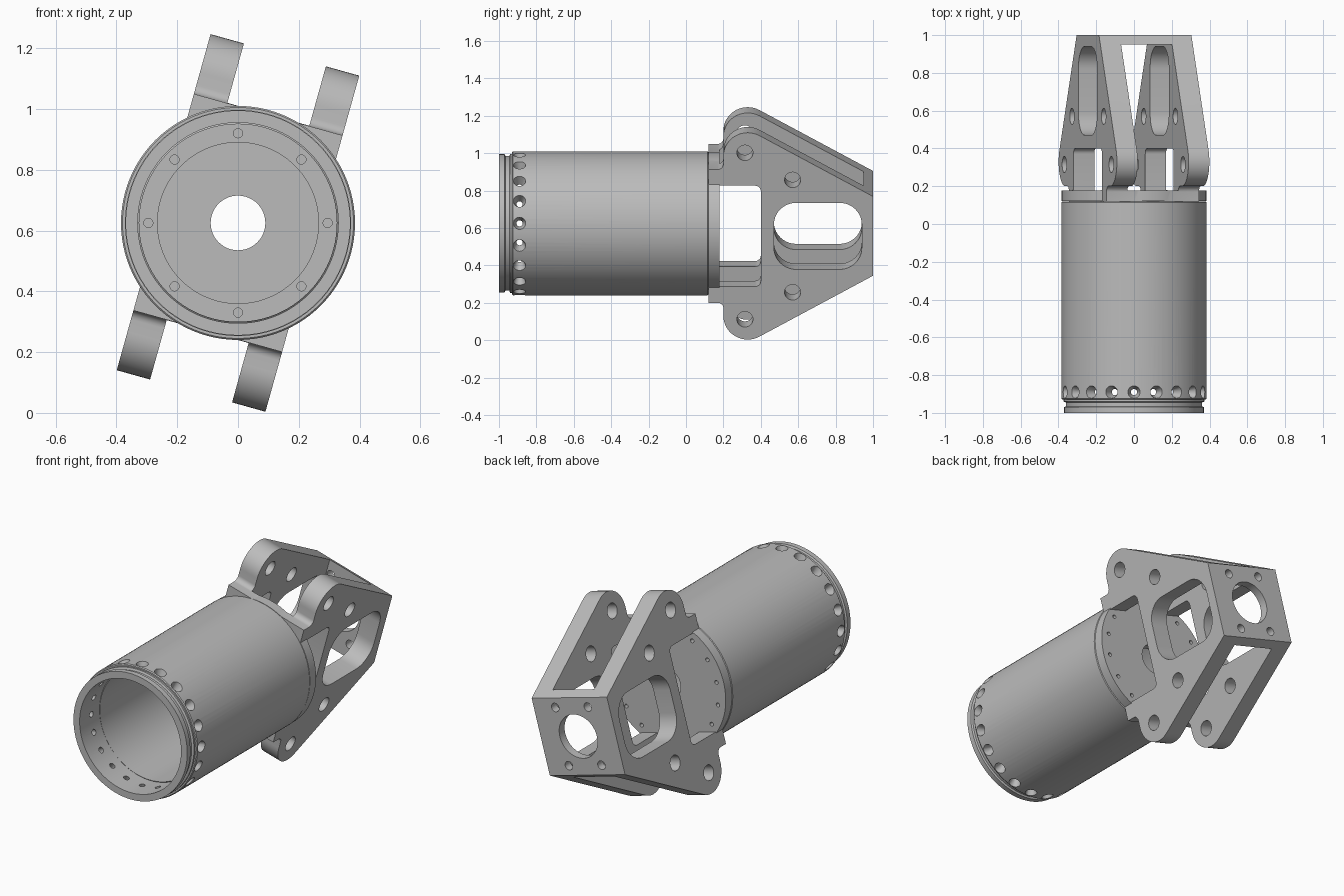
import bpy, bmesh
from math import sin, cos, pi, radians
from mathutils import Matrix, Vector

if "Cube" in bpy.data.objects:
    bpy.data.objects.remove(bpy.data.objects["Cube"], do_unlink=True)

AXIS_Z = 0.625            # height of the tube axis
TILT = radians(15.6)      # roll of the bracket about the tube axis

metal = bpy.data.materials.new("machined_grey")
metal.use_nodes = True
metal.diffuse_color = (0.5, 0.5, 0.5, 1)
metal.node_tree.nodes["Principled BSDF"].inputs["Base Color"].default_value = (0.5, 0.5, 0.5, 1)


def add_object(name, bm):
    bmesh.ops.recalc_face_normals(bm, faces=bm.faces[:])
    mesh = bpy.data.meshes.new(name)
    bm.to_mesh(mesh)
    bm.free()
    mesh.materials.append(metal)
    obj = bpy.data.objects.new(name, mesh)
    bpy.context.collection.objects.link(obj)
    return obj


def arc(cx, cy, r, start, end, n):
    angles = [radians(start + (end - start) * i / n) for i in range(n + 1)]
    return [(cx + r * cos(a), cy + r * sin(a)) for a in angles]


def circle(cx, cy, r, n=32):
    return arc(cx, cy, r, 0, 360, n)[:-1]


def rounded_rect(x0, x1, y0, y1, r, n=10):
    return (arc(x1 - r, y1 - r, r, 0, 90, n) + arc(x0 + r, y1 - r, r, 90, 180, n)
            + arc(x0 + r, y0 + r, r, 180, 270, n) + arc(x1 - r, y0 + r, r, 270, 360, n))


def prism(name, outline, lo, hi, axis):
    """Extrude an outline: (y, z) points along X, or (x, z) points along Y."""
    bm = bmesh.new()
    place = (lambda p, d: (d, p[0], p[1])) if axis == "X" else (lambda p, d: (p[0], d, p[1]))
    face = bm.faces.new([bm.verts.new(place(p, lo)) for p in outline])
    new = bmesh.ops.extrude_face_region(bm, geom=[face])["geom"]
    move = Vector(place((0, 0), hi - lo))
    bmesh.ops.translate(bm, verts=[v for v in new if isinstance(v, bmesh.types.BMVert)], vec=move)
    return add_object(name, bm)


def lathe(name, profile, n=96):
    """Revolve a closed (radius, y) profile about the Y axis."""
    bm = bmesh.new()
    rings = [[bm.verts.new((r * cos(2 * pi * i / n), y, r * sin(2 * pi * i / n)))
              for r, y in profile] for i in range(n)]
    m = len(profile)
    for i in range(n):
        a, b = rings[i], rings[(i + 1) % n]
        for j in range(m):
            k = (j + 1) % m
            bm.faces.new((a[j], a[k], b[k], b[j]))
    return add_object(name, bm)


def combine(target, tool, operation="DIFFERENCE"):
    """Apply one boolean and discard the tool."""
    tool.hide_render = True
    mod = target.modifiers.new("boolean", "BOOLEAN")
    mod.operation, mod.solver, mod.object = operation, "EXACT", tool
    bpy.context.view_layer.objects.active = target
    bpy.ops.object.modifier_apply(modifier=mod.name)
    bpy.data.objects.remove(tool, do_unlink=True)


def finish(obj, roll=0.0):
    obj.location.z = AXIS_Z
    obj.rotation_euler.y = roll
    bpy.ops.object.select_all(action="DESELECT")
    obj.select_set(True)
    bpy.context.view_layer.objects.active = obj
    bpy.ops.object.shade_smooth_by_angle(angle=radians(30))


# Tube: stepped front lip, open bore and an inner bolting lip at the back
tube = lathe("tube_body", [
    (0.330, -1.0), (0.370, -1.0), (0.370, -0.97), (0.360, -0.965), (0.360, -0.945),
    (0.372, -0.94), (0.372, -0.93), (0.380, -0.93), (0.385, -0.925),
    (0.385, 0.115), (0.380, 0.12), (0.265, 0.12), (0.265, 0.06), (0.325, 0.06),
    (0.325, -0.82), (0.330, -0.815)])

# Ring of countersunk radial holes near the front
for i in range(20):
    bm = bmesh.new()
    bmesh.ops.create_cone(bm, cap_ends=True, segments=24, radius1=0.012, radius2=0.036,
                          depth=0.08, matrix=Matrix.Translation((0, 0, 0.355)))
    bmesh.ops.rotate(bm, verts=bm.verts[:], matrix=Matrix.Rotation(i * pi / 10, 3, "Y"))
    bmesh.ops.translate(bm, verts=bm.verts[:], vec=(0, -0.89, 0))
    combine(tube, add_object("hole_cutter", bm))

# Blind bolt holes in the inner lip
for x, z in circle(0, 0, 0.295, 8):
    combine(tube, prism("hole_cutter", circle(x, z, 0.015, 20), 0.03, 0.1, "Y"))
finish(tube)

# Bracket: side outline with rounded ears, tapering to the end plate
upper = ([(1.0, 0.22)] + arc(0.33, 0.444, 0.13, 60, 180, 16)
         + arc(0.17, 0.40, 0.03, 0, -90, 6) + [(0.12, 0.37)])
lower = [(y, -z) for y, z in reversed(upper)]
bracket = prism("fork_bracket", upper + lower, -0.254, 0.254, "X")
combine(bracket, prism("flange", circle(0, 0, 0.383, 96), 0.121, 0.18, "Y"), "UNION")

# Channel that separates the two fork plates
channel = [(0.178, -0.8), (0.95, -0.8), (0.95, 0.8), (0.178, 0.8)]
combine(bracket, prism("channel_cutter", channel, -0.14, 0.14, "X"))

# Windows through both plates
window = [(0.178, -0.28)] + arc(0.37, -0.25, 0.03, -90, 0, 5) + arc(0.37, 0.25, 0.03, 0, 90, 5) + [(0.178, 0.28)]
for outline in (window, rounded_rect(0.47, 0.94, -0.185, 0.185, 0.12)):
    combine(bracket, prism("window_cutter", outline, -0.5, 0.5, "X"))

# Cross holes through both plates
for side in (-1, 1):
    for y, z in ((0.315, 0.462), (0.57, 0.312)):
        combine(bracket, prism("hole_cutter", circle(y, side * z, 0.043), -0.5, 0.5, "X"))

# End plate bore with four corner holes
combine(bracket, prism("bore_cutter", circle(0, 0, 0.125, 48), 0.9, 1.1, "Y"))
for sx in (-1, 1):
    for sz in (-1, 1):
        combine(bracket, prism("hole_cutter", circle(sx * 0.11, sz * 0.165, 0.025, 24), 0.9, 1.1, "Y"))

# Centre bore and blind rim holes of the flange
combine(bracket, prism("bore_cutter", circle(0, 0, 0.09, 48), 0.05, 0.25, "Y"))
for x, z in circle(0, 0, 0.335, 16):
    combine(bracket, prism("hole_cutter", circle(x, z, 0.0115, 16), 0.15, 0.195, "Y"))
finish(bracket, TILT)
